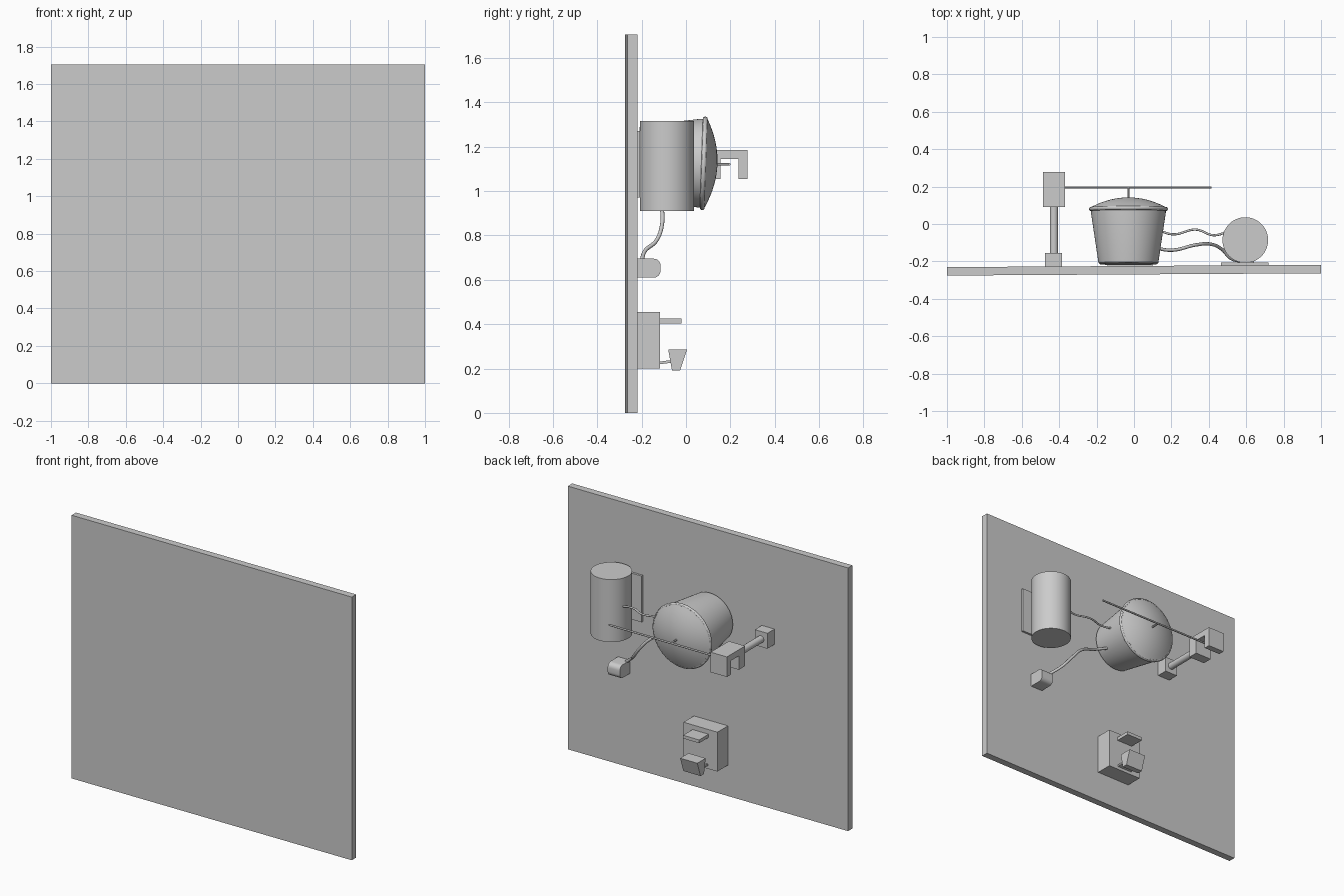
import bpy, bmesh, math
from mathutils import Vector, Matrix

cube = bpy.data.objects.get("Cube")
if cube:
    bpy.data.objects.remove(cube, do_unlink=True)

grey = bpy.data.materials.new("plain_grey")
grey.use_nodes = True
grey.diffuse_color = (0.6, 0.6, 0.6, 1)
grey.node_tree.nodes["Principled BSDF"].inputs["Base Color"].default_value = (0.6, 0.6, 0.6, 1)


def link(name, data):
    obj = bpy.data.objects.new(name, data)
    data.materials.append(grey)
    bpy.context.collection.objects.link(obj)
    return obj


def finish(name, bm, smooth=False):
    bmesh.ops.recalc_face_normals(bm, faces=bm.faces)
    mesh = bpy.data.meshes.new(name)
    bm.to_mesh(mesh)
    bm.free()
    obj = link(name, mesh)
    if smooth:
        bpy.ops.object.select_all(action='DESELECT')
        obj.select_set(True)
        bpy.context.view_layer.objects.active = obj
        bpy.ops.object.shade_smooth_by_angle(angle=math.radians(30))
    return obj


def prism(name, x0, x1, profile, smooth=False):
    """Extrude a (y, z) outline from x0 to x1."""
    bm = bmesh.new()
    face = bm.faces.new([bm.verts.new((x0, y, z)) for y, z in profile])
    ext = bmesh.ops.extrude_face_region(bm, geom=[face])["geom"]
    verts = [g for g in ext if isinstance(g, bmesh.types.BMVert)]
    bmesh.ops.translate(bm, verts=verts, vec=(x1 - x0, 0, 0))
    return finish(name, bm, smooth)


def box(name, x0, x1, y0, y1, z0, z1):
    return prism(name, x0, x1, [(y0, z0), (y1, z0), (y1, z1), (y0, z1)])


def rod(name, start, end, radius, sides=24):
    a, b = Vector(start), Vector(end)
    bm = bmesh.new()
    turn = (b - a).to_track_quat('Z', 'Y').to_matrix().to_4x4()
    bmesh.ops.create_cone(bm, cap_ends=True, segments=sides, radius1=radius, radius2=radius,
                          depth=(b - a).length, matrix=Matrix.Translation((a + b) / 2) @ turn)
    return finish(name, bm, True)


def hose(name, points, radius):
    curve = bpy.data.curves.new(name, 'CURVE')
    curve.dimensions = '3D'
    curve.bevel_depth = radius
    curve.bevel_resolution = 3
    curve.use_fill_caps = True
    spline = curve.splines.new('BEZIER')
    spline.bezier_points.add(len(points) - 1)
    for knot, co in zip(spline.bezier_points, points):
        knot.co = co
        knot.handle_left_type = knot.handle_right_type = 'AUTO'
    return link(name, curve)


# Wall panel, turned very slightly
wall = box("wall_panel", -1, 1, -0.0225, 0.0225, 0, 1.705)
wall.location.y = -0.247
wall.rotation_euler.z = 0.006

# Tank and its mounting plate
rod("tank", (0.595, -0.086, 0.91), (0.595, -0.086, 1.315), 0.122, 64)
box("tank_mount", 0.465, 0.72, -0.225, -0.207, 0.97, 1.27)

# Tapered drum with a rolled rim and domed lid, revolved about its axis
rim, front, apex = 0.21, 0.005, 0.062
outline = [(0, -0.295), (0.152, -0.295), (0.16, -0.288), (0.2, -0.02)]
for i in range(7):
    a = math.radians(-90 + 30 * i)
    outline.append((0.2 + 0.011 * math.cos(a), front - 0.005 + 0.011 * math.sin(a)))
for i in range(9):
    t = 0.95 * (1 - i / 8)
    outline.append((rim * t, apex - (apex - front) * t * t))
bm = bmesh.new()
verts = [bm.verts.new((r, y, 0)) for r, y in outline]
edges = [bm.edges.new(pair) for pair in zip(verts, verts[1:])]
bmesh.ops.spin(bm, geom=verts + edges, cent=(0, 0, 0), axis=(0, 1, 0),
               angle=math.tau, steps=64, use_merge=True)
bmesh.ops.remove_doubles(bm, verts=bm.verts, dist=0.0005)
drum = finish("drum", bm, True)
drum.location = (-0.03, 0.08, 1.125)
drum.rotation_euler.x = math.radians(-2)

# Axle and cross bar in front of the lid
rod("lid_axle", (-0.03, 0.13, 1.121), (-0.03, 0.197, 1.121), 0.006, 12)
rod("cross_bar", (-0.43, 0.195, 1.121), (0.415, 0.195, 1.121), 0.006, 12)

# Arm carrying the forked block
box("arm_base", -0.475, -0.385, -0.23, -0.155, 1.07, 1.17)
rod("arm_post", (-0.428, -0.16, 1.12), (-0.428, 0.1, 1.12), 0.022)
prism("forked_block", -0.487, -0.37,
      [(0.09, 1.055), (0.155, 1.055), (0.155, 1.145), (0.237, 1.145),
       (0.237, 1.055), (0.277, 1.055), (0.277, 1.185), (0.09, 1.185)])

# Valve with rounded front edges
corner = 0.03
arc = []
for zc, begin in ((0.61 + corner, -90), (0.695 - corner, 0)):
    for i in range(7):
        a = math.radians(begin + 15 * i)
        arc.append((-0.115 - corner + corner * math.cos(a), zc + corner * math.sin(a)))
prism("valve", 0.555, 0.642, [(-0.23, 0.61)] + arc + [(-0.23, 0.695)], True)

# Hoses from the drum to the valve and tank
hose("drain_hose", [(0.1, -0.125, 1.04), (0.2, -0.14, 1.0), (0.33, -0.112, 0.935),
                    (0.41, -0.108, 0.85), (0.47, -0.135, 0.775),
                    (0.52, -0.185, 0.73), (0.58, -0.2, 0.68)], 0.009)
hose("feed_hose", [(0.12, -0.03, 1.125), (0.21, -0.055, 1.125), (0.33, -0.03, 1.125),
                   (0.43, -0.06, 1.13), (0.52, -0.03, 1.13)], 0.006)

# Lower box with shelf, strip and tapered cup
box("lower_box", -0.143, 0.1, -0.23, -0.117, 0.2, 0.455)
box("shelf", -0.08, 0.035, -0.12, -0.02, 0.404, 0.425)
prism("cup_strip", -0.075, 0.03, [(-0.12, 0.219), (-0.06, 0.227), (-0.06, 0.239), (-0.12, 0.231)])
prism("cup", -0.085, 0.038, [(-0.063, 0.19), (-0.027, 0.19), (0.005, 0.285), (-0.08, 0.285)])
